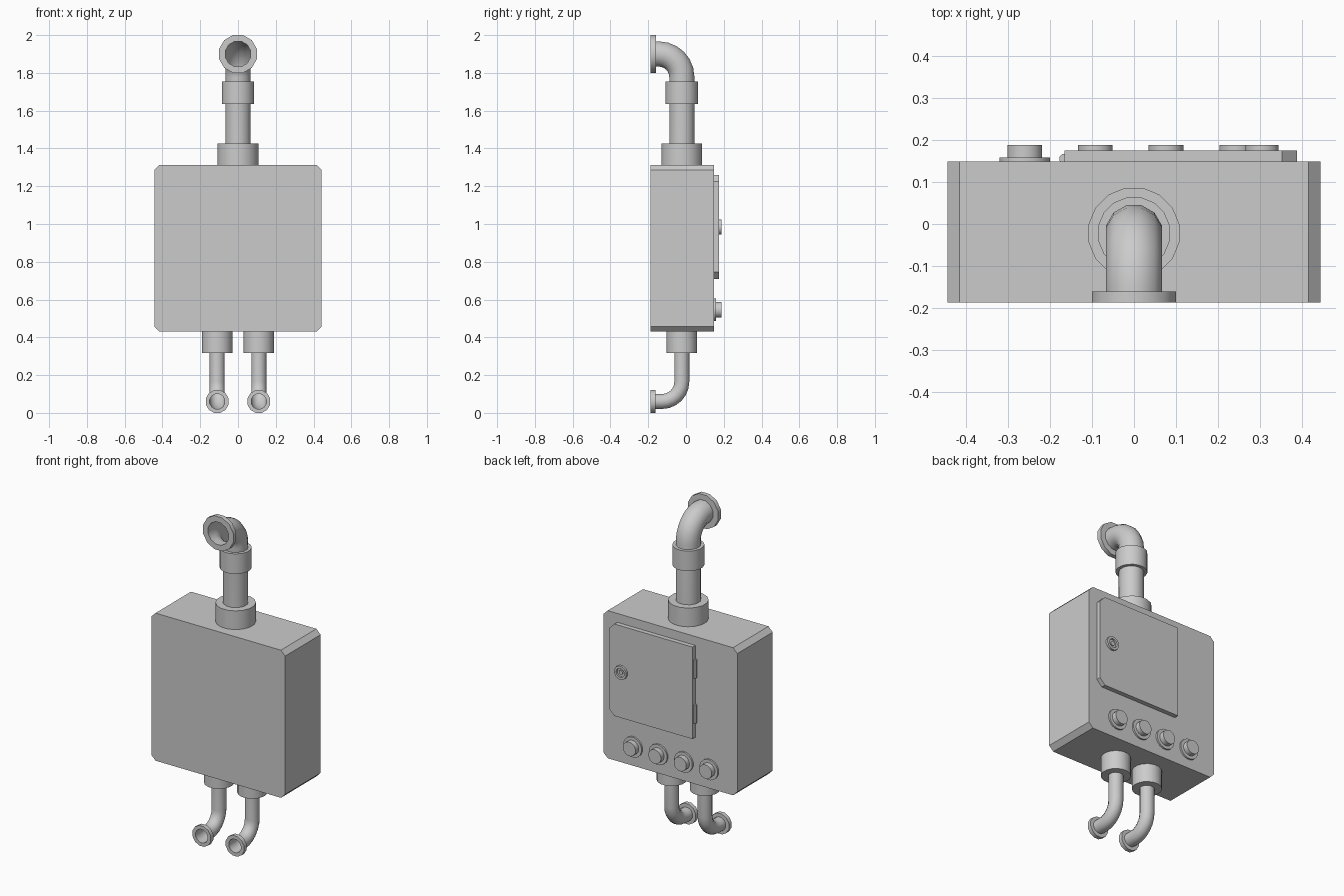
import bpy, bmesh
from math import sin, cos, pi, radians

if "Cube" in bpy.data.objects:
    bpy.data.objects.remove(bpy.data.objects["Cube"])

PIPE_Y = -0.022            # depth of the vertical pipe axes
FRONT, BACK = -0.187, 0.148  # housing depth


def finish(name, bm, smooth=True):
    bmesh.ops.recalc_face_normals(bm, faces=bm.faces[:])
    me = bpy.data.meshes.new(name)
    bm.to_mesh(me)
    bm.free()
    ob = bpy.data.objects.new(name, me)
    bpy.context.collection.objects.link(ob)
    if smooth:
        bpy.ops.object.select_all(action='DESELECT')
        ob.select_set(True)
        bpy.context.view_layer.objects.active = ob
        bpy.ops.object.shade_smooth_by_angle(angle=radians(40))
    return ob


def skin(bm, rings, closed=False):
    pairs = list(zip(rings, rings[1:]))
    if closed:
        pairs.append((rings[-1], rings[0]))
    for a, b in pairs:
        n = len(a)
        for i in range(n):
            j = (i + 1) % n
            bm.faces.new((a[i], a[j], b[j], b[i]))


def lathe(name, profile, loc, axis='Z', sides=16, closed=False):
    """Turn (radius, height) points about an axis; capped unless closed."""
    bm = bmesh.new()
    rings = []
    for r, h in profile:
        ring = []
        for i in range(sides):
            t = 2 * pi * (i + 0.5) / sides
            u, v = r * cos(t), r * sin(t)
            p = (u, v, h) if axis == 'Z' else (u, h, v)
            ring.append(bm.verts.new([a + b for a, b in zip(p, loc)]))
        rings.append(ring)
    skin(bm, rings, closed)
    if not closed:
        bm.faces.new(rings[0])
        bm.faces.new(rings[-1])
    return finish(name, bm)


def plate(name, outline, y0, y1):
    """Extrude an x,z outline in depth."""
    bm = bmesh.new()
    rings = [[bm.verts.new((x, y, z)) for x, z in outline] for y in (y0, y1)]
    skin(bm, rings)
    bm.faces.new(rings[0])
    bm.faces.new(rings[-1])
    return finish(name, bm, False)


def bent_pipe(name, x, z_end, z_mouth, bend, radius, sides=12, steps=6):
    """Vertical pipe turning towards the front, open at the mouth."""
    s = 1 if z_mouth > z_end else -1
    cy, cz = PIPE_Y - bend, z_mouth - s * bend
    path = [(PIPE_Y, z_end, 0)]
    for k in range(steps + 1):
        a = pi / 2 * k / steps
        path.append((cy + bend * cos(a), cz + s * bend * sin(a), a))
    path.append((FRONT + 0.008, z_mouth, pi / 2))
    bm = bmesh.new()
    rings = []
    for y, z, a in path:
        ring = []
        for i in range(sides):
            t = 2 * pi * (i + 0.5) / sides
            v = radius * sin(t)
            ring.append(bm.verts.new((x + radius * cos(t), y + v * cos(a), z + s * v * sin(a))))
        rings.append(ring)
    skin(bm, rings)
    return finish(name, bm)


def flange(name, x, z, r_out, r_in, depth):
    return lathe(name, [(r_in, 0), (r_out, 0), (r_out, depth), (r_in, depth)],
                 (x, FRONT, z), 'Y', 12, True)


# Housing with chamfered vertical and horizontal corners
w, lo, hi, c = 0.443, 0.43, 1.313, 0.028
plate("housing", [(-w + c, lo), (w - c, lo), (w, lo + c), (w, hi - c),
                  (w - c, hi), (-w + c, hi), (-w, hi - c), (-w, lo + c)], FRONT, BACK)

# Door, chamfered on the latch side
d0, d1, b, t, k = -0.165, 0.387, 0.71, 1.26, 0.035
plate("door", [(d0, b), (d1 - k, b), (d1, b + k), (d1, t - k), (d1 - k, t), (d0, t)],
      BACK - 0.002, 0.175)

# Door hinges
for i, z in enumerate((0.80, 1.07)):
    lathe(f"hinge_{i + 1}", [(0.012, 0), (0.012, 0.11)], (-0.166, 0.155, z), 'Z', 8)

# Door lock: ring with recessed keyway
lathe("door_lock", [(0.041, 0), (0.041, 0.013), (0.027, 0.013), (0.027, 0.002)],
      (0.304, 0.175, 0.985), 'Y', 12)
lathe("lock_core", [(0.014, 0), (0.014, 0.009)], (0.304, 0.175, 0.985), 'Y', 6)

# Row of control knobs
for i in range(4):
    lathe(f"knob_{i + 1}", [(0.061, 0), (0.061, 0.01), (0.042, 0.01), (0.042, 0.04)],
          (-0.26 + 0.168 * i, BACK, 0.545), 'Y')

# Flue pipe with collars and wall flange
lathe("flue_base_collar", [(0.11, 0), (0.11, 0.112)], (0, PIPE_Y, 1.313))
lathe("flue_joint_collar", [(0.087, 0), (0.087, 0.12)], (0, PIPE_Y, 1.635))
bent_pipe("flue_pipe", 0, 1.32, 1.90, 0.122, 0.069)
flange("flue_flange", 0, 1.90, 0.1035, 0.069, 0.027)

# Water pipes underneath
for side, x in (("left", -0.11), ("right", 0.11)):
    lathe(f"{side}_pipe_collar", [(0.082, 0), (0.082, 0.112)], (x, PIPE_Y, 0.318))
    bent_pipe(f"{side}_water_pipe", x, 0.40, 0.0604, 0.105, 0.041)
    flange(f"{side}_pipe_flange", x, 0.0604, 0.0625, 0.041, 0.025)
